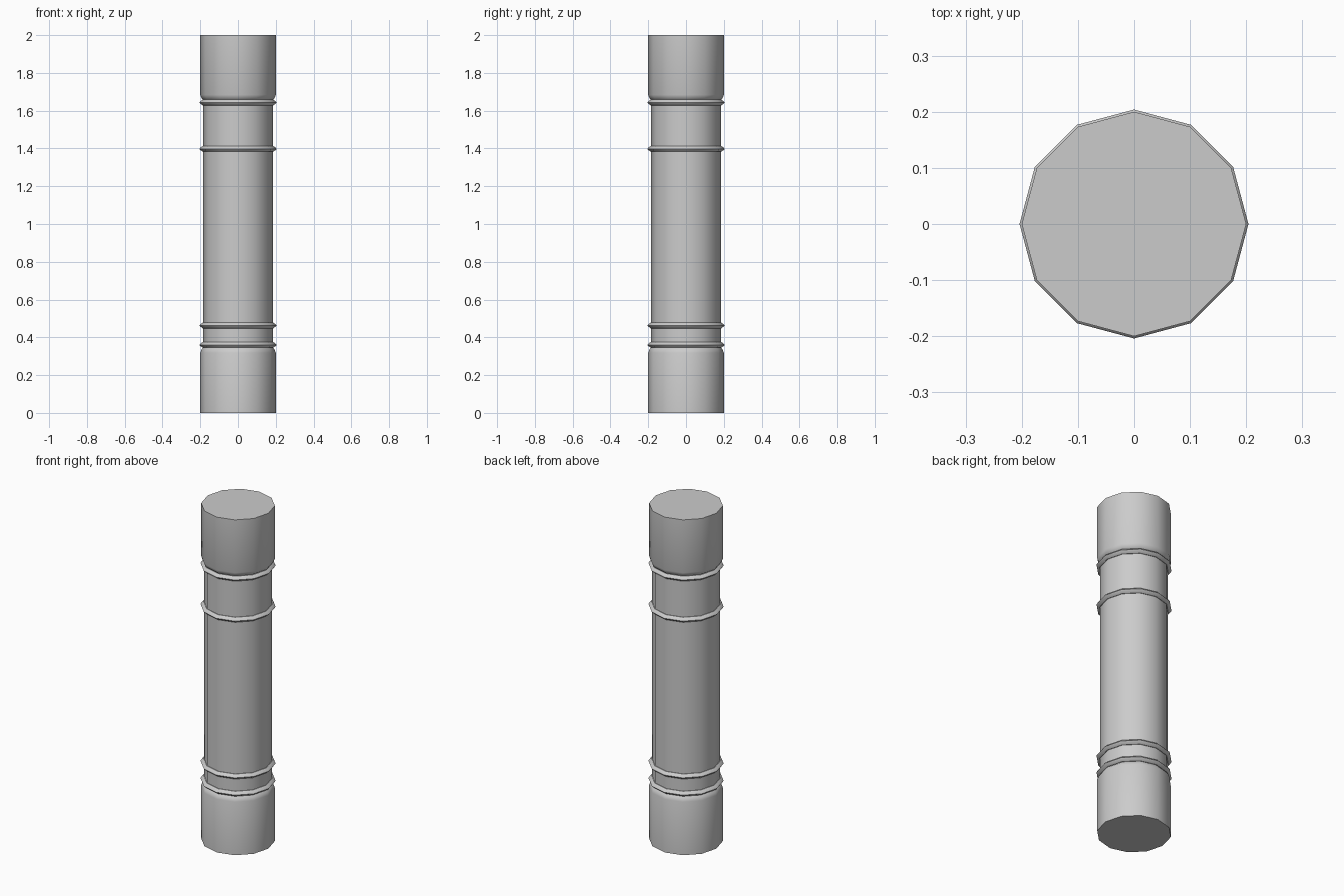
import bpy, bmesh, math

if "Cube" in bpy.data.objects:
    bpy.data.objects.remove(bpy.data.objects["Cube"])

SIDES = 12
SHAFT, CAP, RING = 0.184, 0.2, 0.204

stone = bpy.data.materials.new("grey_stone")
stone.diffuse_color = (0.6, 0.6, 0.6, 1)
stone.use_nodes = True
stone.node_tree.nodes["Principled BSDF"].inputs["Base Color"].default_value = stone.diffuse_color


def lathe(name, profile, closed=False):
    """Revolve (radius, z) points; open profiles get flat end caps."""
    bm = bmesh.new()
    loops = []
    for r, z in profile:
        loops.append([bm.verts.new((r * math.cos(math.tau * i / SIDES),
                                    r * math.sin(math.tau * i / SIDES), z))
                      for i in range(SIDES)])
    pairs = list(zip(loops, loops[1:]))
    if closed:
        pairs.append((loops[-1], loops[0]))
    else:
        bm.faces.new(loops[0][::-1])
        bm.faces.new(loops[-1])
    for a, b in pairs:
        for i in range(SIDES):
            j = (i + 1) % SIDES
            bm.faces.new((a[i], a[j], b[j], b[i]))
    bmesh.ops.recalc_face_normals(bm, faces=bm.faces)
    mesh = bpy.data.meshes.new(name)
    bm.to_mesh(mesh)
    bm.free()
    mesh.materials.append(stone)
    obj = bpy.data.objects.new(name, mesh)
    bpy.context.collection.objects.link(obj)
    bpy.ops.object.select_all(action='DESELECT')
    obj.select_set(True)
    bpy.context.view_layer.objects.active = obj
    bpy.ops.object.shade_smooth_by_angle(angle=math.radians(35))
    return obj


# Column body: base block, bevel, shaft, bevel, top block
lathe("column_body", [(CAP, 0), (CAP, 0.318), (0.194, 0.335), (SHAFT, 0.345),
                      (SHAFT, 1.658), (0.194, 1.667), (CAP, 1.684), (CAP, 2.0)])

# Thin raised bands around the shaft
for n, z in enumerate((0.36, 0.463, 1.398, 1.643)):
    lathe(f"band_{n + 1}", [(SHAFT - 0.01, z - 0.015), (SHAFT + 0.003, z - 0.015),
                            (RING - 0.003, z - 0.005), (RING, z),
                            (RING - 0.003, z + 0.005), (SHAFT + 0.003, z + 0.015),
                            (SHAFT - 0.01, z + 0.015)], closed=True)
